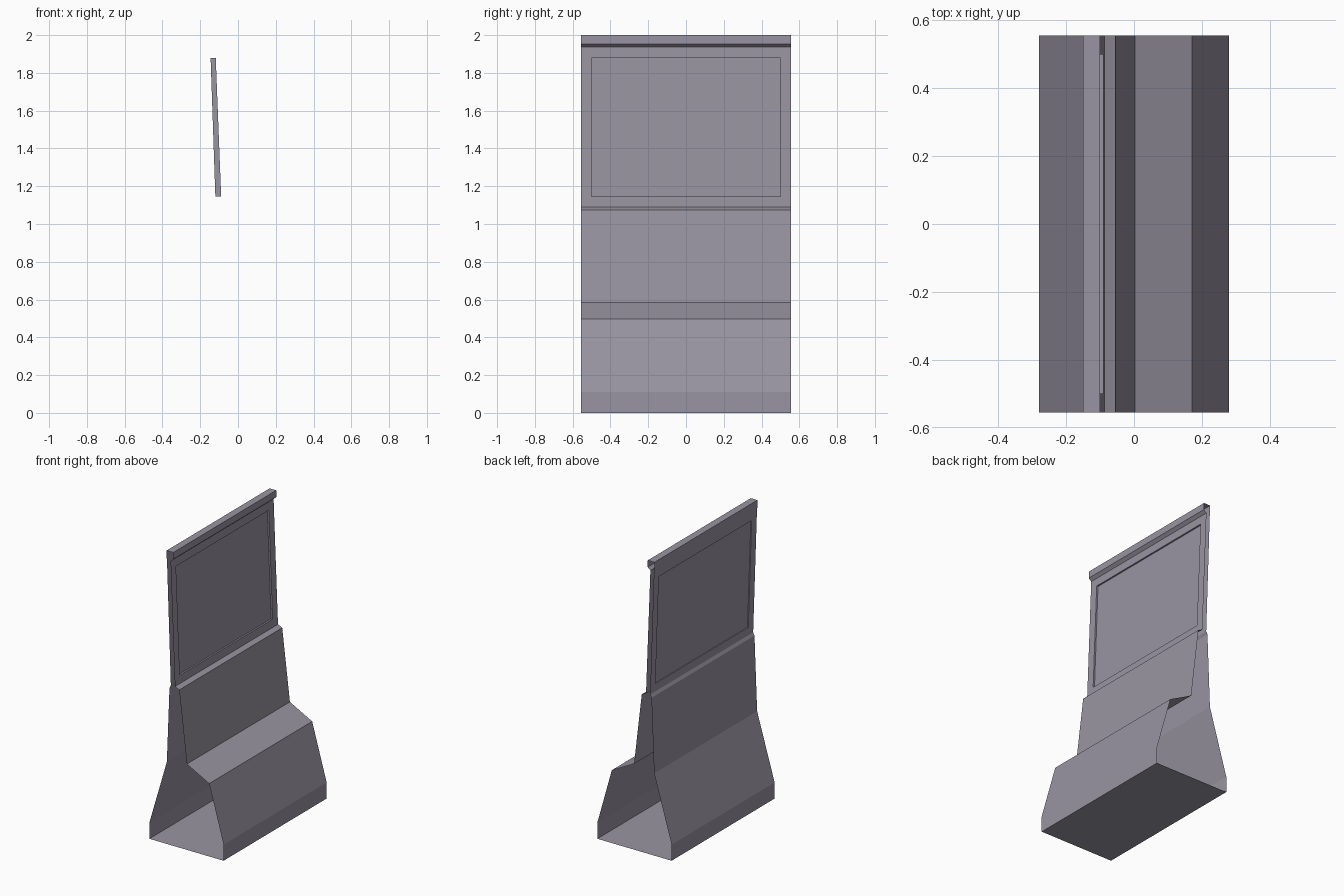
import bpy, bmesh
from mathutils import Vector

if "Cube" in bpy.data.objects:
    bpy.data.objects.remove(bpy.data.objects["Cube"])

HALF = 0.555          # half length of the barrier
WIN_Y, WIN_Z0, WIN_Z1 = 0.5, 1.145, 1.88

# cross-section (x, z), counter-clockwise from the stepped side's foot
profile = [(0.28, 0), (0.28, 0.11), (0.171, 0.497), (0.003, 0.585),
           (-0.055, 1.075), (-0.087, 1.09), (-0.12, 1.936),
           (-0.1, 1.954), (-0.1, 2.0), (-0.15, 2.0), (-0.15, 1.954),
           (-0.147, 1.936), (-0.118, 1.09), (-0.128, 1.07),
           (-0.148, 0.56), (-0.28, 0.11), (-0.28, 0)]
WALLS = (5, 11)       # profile segments holding the window

# dull violet-grey concrete
concrete = bpy.data.materials.new("concrete")
concrete.diffuse_color = (0.32, 0.30, 0.36, 1)
concrete.use_nodes = True
concrete.node_tree.nodes["Principled BSDF"].inputs["Base Color"].default_value = concrete.diffuse_color


def finish(bm, name):
    bmesh.ops.recalc_face_normals(bm, faces=bm.faces)
    mesh = bpy.data.meshes.new(name)
    bm.to_mesh(mesh)
    bm.free()
    mesh.materials.append(concrete)
    obj = bpy.data.objects.new(name, mesh)
    bpy.context.collection.objects.link(obj)
    return obj


def window_corners(seg, inward=0.0):
    """Window rectangle lying on a wall segment, optionally sunk inward."""
    (x0, z0), (x1, z1) = profile[seg], profile[seg + 1]
    def on_wall(y, z):
        x = x0 + (x1 - x0) * (z - z0) / (z1 - z0)
        return Vector((x + (-inward if seg == WALLS[0] else inward), y, z))
    return [on_wall(y, z) for y, z in ((-WIN_Y, WIN_Z0), (WIN_Y, WIN_Z0),
                                      (WIN_Y, WIN_Z1), (-WIN_Y, WIN_Z1))]


def bridge(bm, a, b):
    for i in range(4):
        j = (i + 1) % 4
        bm.faces.new((a[i], a[j], b[j], b[i]))


# barrier shell: open-ended extrusion with a framed opening in the thin wall
bm = bmesh.new()
near = [bm.verts.new((x, -HALF, z)) for x, z in profile]
far = [bm.verts.new((x, HALF, z)) for x, z in profile]
rims = []
for i in range(len(profile)):
    j = (i + 1) % len(profile)
    if i in WALLS:
        lo, hi = (i, j) if profile[i][1] < profile[j][1] else (j, i)
        outer = [near[lo], far[lo], far[hi], near[hi]]
        rim = [bm.verts.new(c) for c in window_corners(i)]
        bridge(bm, outer, rim)
        rims.append(rim)
    else:
        bm.faces.new((near[i], near[j], far[j], far[i]))
bridge(bm, *rims)     # window reveal
finish(bm, "barrier_shell")

# recessed window panel
bm = bmesh.new()
sides = [[bm.verts.new(c) for c in window_corners(s, d)]
         for s, d in zip(WALLS, (0.011, 0.006))]
bridge(bm, *sides)
for side in sides:
    bm.faces.new(side)
finish(bm, "window_panel")
